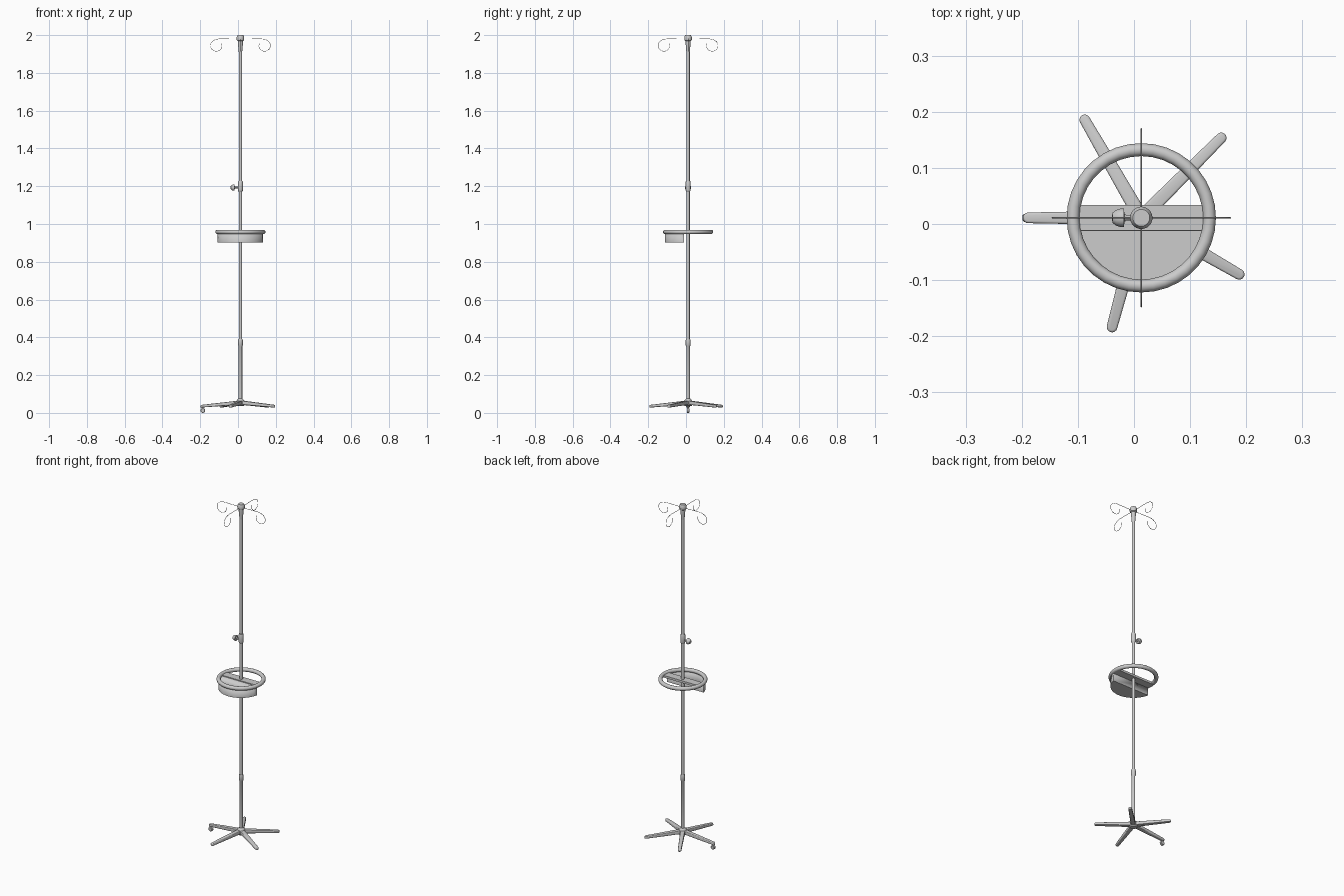
import bpy, bmesh, math
from mathutils import Matrix, Vector

if "Cube" in bpy.data.objects:
    bpy.data.objects.remove(bpy.data.objects["Cube"])

CX, CY = 0.013, 0.011          # pole axis


def finish(name, bm, smooth=True):
    bmesh.ops.recalc_face_normals(bm, faces=bm.faces)
    me = bpy.data.meshes.new(name)
    bm.to_mesh(me)
    bm.free()
    ob = bpy.data.objects.new(name, me)
    bpy.context.collection.objects.link(ob)
    if smooth:
        bpy.ops.object.select_all(action='DESELECT')
        ob.select_set(True)
        bpy.context.view_layer.objects.active = ob
        bpy.ops.object.shade_smooth_by_angle(angle=math.radians(35))
    return ob


def lathe(name, profile, matrix, segs=24):
    """Revolve (radius, height) points about local z."""
    bm = bmesh.new()
    vs = [bm.verts.new((r, 0, z)) for r, z in profile]
    es = [bm.edges.new(p) for p in zip(vs, vs[1:])]
    bmesh.ops.spin(bm, geom=vs + es, cent=(0, 0, 0), axis=(0, 0, 1),
                   angle=math.tau, steps=segs)
    bmesh.ops.remove_doubles(bm, verts=bm.verts, dist=1e-5)
    bmesh.ops.transform(bm, matrix=matrix, verts=bm.verts)
    return finish(name, bm)


def prism(bm, outline, z0, z1):
    f = bm.faces.new([bm.verts.new((x, y, z0)) for x, y in outline])
    ext = bmesh.ops.extrude_face_region(bm, geom=[f])['geom']
    top = [v for v in ext if isinstance(v, bmesh.types.BMVert)]
    bmesh.ops.translate(bm, vec=(0, 0, z1 - z0), verts=top)
    return top


AXIS = Matrix.Translation((CX, CY, 0))

# Poles, collars and top cap
lathe("lower_pole", [(0, .05), (.0095, .05), (.0095, .352), (.0125, .357),
                     (.0125, .385), (.011, .392), (0, .392)], AXIS)
lathe("upper_pole", [(0, .38), (.009, .38), (.009, 1.95), (0, 1.95)], AXIS)
lathe("height_collar", [(.009, 1.17), (.0115, 1.174), (.0135, 1.18), (.0135, 1.22),
                        (.011, 1.228), (.009, 1.228)], AXIS)
lathe("top_cap", [(.009, 1.91), (.013, 1.955), (.013, 1.968), (.019, 1.972),
                  (.020, 1.976), (.020, 1.99), (.016, 1.998), (.015, 2.0), (0, 2.0)], AXIS)

# Clamp knob pointing to -x
lathe("clamp_knob", [(0, 0), (.0045, 0), (.0045, .026), (.007, .03), (.0165, .031), (.0165, .037),
                     (.014, .045), (.009, .051), (0, .053)],
      Matrix.Translation((CX, CY, 1.193)) @ Matrix.Rotation(-math.pi / 2, 4, 'Y'))

# Base hub
lathe("base_hub", [(0, .036), (.018, .036), (.023, .042), (.023, .06), (.017, .07),
                   (.0105, .076)], AXIS)

# Five tapered, drooping legs with rounded edges
for i, deg in enumerate((180, 120, 45, -30, -105)):
    bm = bmesh.new()
    outline = [(.0, -.013), (.10, -.0115)]
    outline += [(.2015 + .0095 * math.cos(a), .0095 * math.sin(a))
                for a in (math.pi * (k / 8 - .5) for k in range(9))]
    outline += [(.10, .0115), (.0, .013)]
    top = prism(bm, outline, 0, 1)
    for v in bm.verts:
        t = v.co.x / .211
        v.co.z = (.066 - .024 * t) if v in top else (.044 - .016 * t)
    rims = [e for e in bm.edges if (e.verts[0] in top) == (e.verts[1] in top)]
    bmesh.ops.bevel(bm, geom=rims, offset=.004, segments=3, affect='EDGES', profile=.5)
    bmesh.ops.transform(bm, matrix=AXIS @ Matrix.Rotation(math.radians(deg), 4, 'Z'),
                        verts=bm.verts)
    finish(f"leg_{i + 1}", bm)

# Single caster under the -x leg
lathe("caster_wheel", [(0, -.007), (.010, -.007), (.0125, -.005), (.0125, .005), (.010, .007), (0, .007)],
      Matrix.Translation((-.186, CY, .0125)) @ Matrix.Rotation(math.pi / 2, 4, 'X'))
lathe("caster_stem", [(0, .015), (.005, .015), (.005, .036), (0, .036)],
      Matrix.Translation((-.188, CY, 0)), 12)

# Handle ring
ring = [(.1215 + .0115 * math.cos(a), .958 + .0115 * math.sin(a))
        for a in (math.tau * k / 12 for k in range(13))]
lathe("handle_ring", ring, AXIS, 36)

# Cross plate joining ring and pole
bm = bmesh.new()
prism(bm, [(CX - .118, -.012), (CX + .118, -.012), (CX + .118, .034), (CX - .118, .034)],
      .947, .960)
finish("cross_plate", bm, False)

# Half-round open tray in front of the plate
R, BACK = .1225, -.0115 - CY
a0 = math.asin(BACK / R)
arc = [math.pi - a0 + (math.pi + 2 * a0) * k / 18 for k in range(19)]
pts = [(CX + R * math.cos(a), CY + R * math.sin(a)) for a in arc]
bm = bmesh.new()
low = [bm.verts.new((x, y, .902)) for x, y in pts]
high = [bm.verts.new((x, y, .955)) for x, y in pts]
bm.faces.new(low)
for k in range(len(pts)):
    j = (k + 1) % len(pts)
    bm.faces.new((low[k], low[j], high[j], high[k]))
tray = finish("tray", bm)
wall = tray.modifiers.new("wall", 'SOLIDIFY')
wall.thickness = .002

# Four wire hooks curling at the tips
hook = [(0, 1.979), (.05, 1.9795), (.09, 1.980), (.12, 1.979), (.143, 1.971), (.157, 1.954),
        (.156, 1.933), (.143, 1.919), (.124, 1.915), (.107, 1.923), (.098, 1.939), (.100, 1.955)]
for i in range(4):
    cu = bpy.data.curves.new(f"bag_hook_{i + 1}", 'CURVE')
    cu.dimensions = '3D'
    cu.bevel_depth = .0012
    cu.bevel_resolution = 1
    cu.use_fill_caps = True
    sp = cu.splines.new('BEZIER')
    sp.resolution_u = 5
    sp.bezier_points.add(len(hook) - 1)
    d = Vector((round(math.cos(i * math.pi / 2)), round(math.sin(i * math.pi / 2)), 0))
    for p, (r, z) in zip(sp.bezier_points, hook):
        p.co = d * r + Vector((CX, CY, z))
        p.handle_left_type = p.handle_right_type = 'AUTO'
    bpy.context.collection.objects.link(bpy.data.objects.new(f"bag_hook_{i + 1}", cu))
